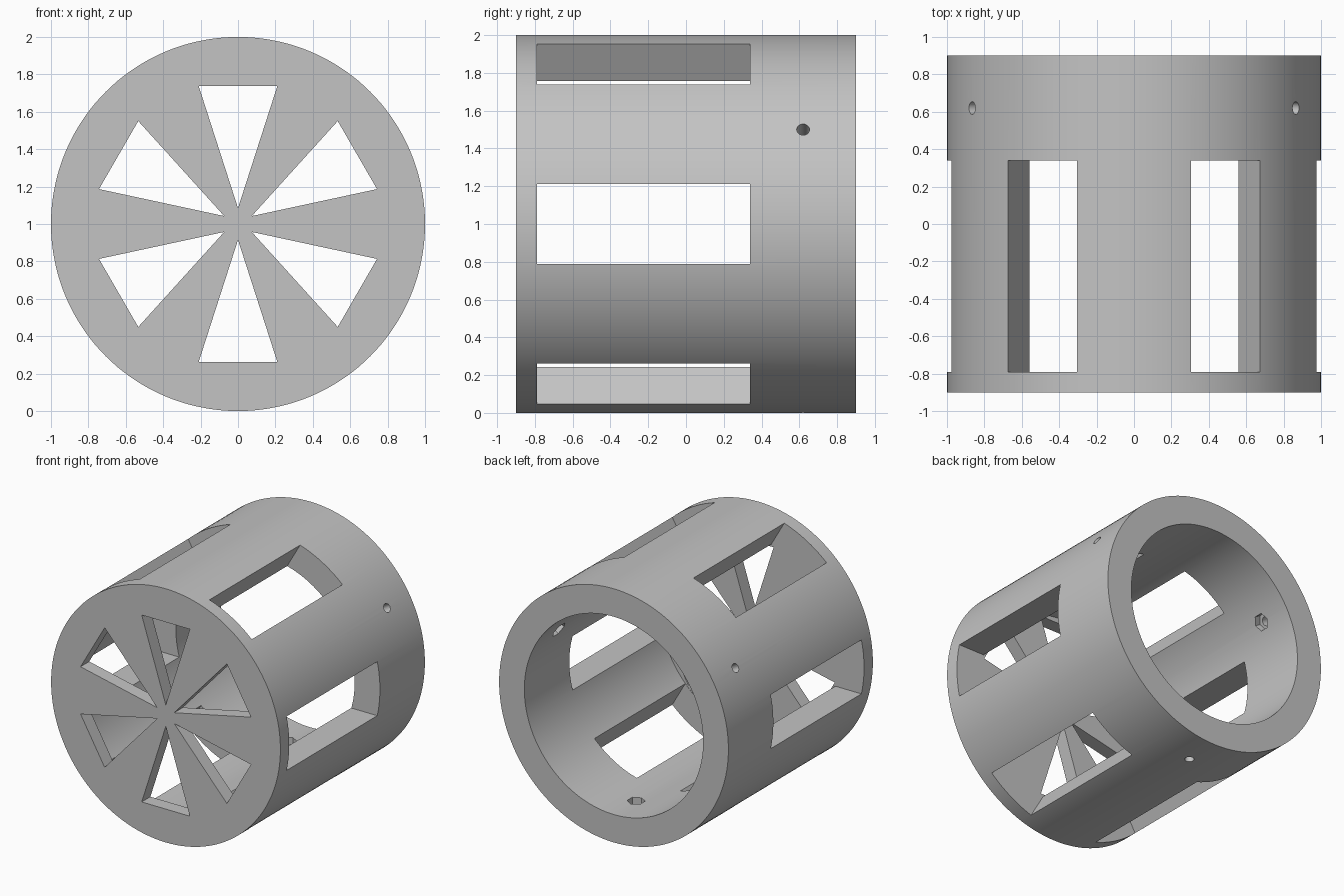
import bpy, bmesh
from math import sin, cos, radians, tau
from mathutils import Matrix, Vector

cube = bpy.data.objects.get("Cube")
if cube:
    bpy.data.objects.remove(cube, do_unlink=True)

RADIUS, BORE, BACK = 1.0, 0.78, 0.9
CENTRE = Matrix.Translation((0, 0, 1))

grey = bpy.data.materials.new("plain_grey")
grey.use_nodes = True
grey.diffuse_color = (0.55, 0.55, 0.55, 1)
grey.node_tree.nodes["Principled BSDF"].inputs["Base Color"].default_value = grey.diffuse_color


def make_object(name, bm):
    bmesh.ops.recalc_face_normals(bm, faces=bm.faces)
    mesh = bpy.data.meshes.new(name)
    bm.to_mesh(mesh)
    bm.free()
    mesh.materials.append(grey)
    obj = bpy.data.objects.new(name, mesh)
    bpy.context.collection.objects.link(obj)
    return obj


def radial_prisms(name, outline, sweep, angles):
    """Prism pointing up from the axis, repeated around the drum axis."""
    bm = bmesh.new()
    for angle in angles:
        turn = CENTRE @ Matrix.Rotation(radians(angle), 4, 'Y')
        base = [bm.verts.new(turn @ Vector(p)) for p in outline]
        top = [bm.verts.new(turn @ (Vector(p) + Vector(sweep))) for p in outline]
        bm.faces.new(base)
        bm.faces.new(top)
        n = len(base)
        for i in range(n):
            j = (i + 1) % n
            bm.faces.new((base[i], base[j], top[j], top[i]))
    return make_object(name, bm)


def ring(radius, sides, height):
    return [(radius * sin(tau * i / sides), 0.62 + radius * cos(tau * i / sides), height)
            for i in range(sides)]


# Drum: a cup profile spun about the y axis, closed at the front
bm = bmesh.new()
profile = [(0, -BACK), (RADIUS, -BACK), (RADIUS, BACK), (BORE, BACK), (BORE, -0.792), (0, -0.792)]
verts = [bm.verts.new(CENTRE @ Vector((r, y, 0))) for r, y in profile]
edges = [bm.edges.new(pair) for pair in zip(verts, verts[1:])]
bmesh.ops.spin(bm, geom=verts + edges, cent=(0, 0, 1), axis=(0, 1, 0),
               angle=tau, steps=144, use_duplicate=False)
bmesh.ops.remove_doubles(bm, verts=bm.verts, dist=0.0005)
bmesh.ops.dissolve_limit(bm, angle_limit=0.001, verts=bm.verts, edges=bm.edges)
drum = make_object("slotted_drum", bm)

# Openings: side windows, front wedges, bolt holes and nut pockets
sixths = range(0, 360, 60)
bolts = (-60, 60, 180)
w = 0.213
cutters = [
    radial_prisms("window_cutter", [(-w, -0.79, 0.6), (w, -0.79, 0.6), (w, 0.34, 0.6), (-w, 0.34, 0.6)],
                  (0, 0, 0.6), [a + 30 for a in sixths]),
    radial_prisms("wedge_cutter", [(0, -1, 0.085), (0.21, -1, 0.737), (-0.21, -1, 0.737)],
                  (0, 0.3, 0), sixths),
    radial_prisms("bolt_hole_cutter", ring(0.034, 24, 0.65), (0, 0, 0.5), bolts),
    radial_prisms("nut_pocket_cutter", ring(0.065, 6, 0.65), (0, 0, 0.18), bolts),
]

bpy.context.view_layer.objects.active = drum
for cutter in cutters:
    cutter.hide_render = True
    cut = drum.modifiers.new(cutter.name, 'BOOLEAN')
    cut.operation = 'DIFFERENCE'
    cut.solver = 'EXACT'
    cut.object = cutter
    bpy.ops.object.modifier_apply(modifier=cut.name)
    bpy.data.objects.remove(cutter, do_unlink=True)

# Smooth round walls with crisp edges
bpy.ops.object.select_all(action='DESELECT')
drum.select_set(True)
bpy.ops.object.shade_smooth_by_angle(angle=radians(30))
